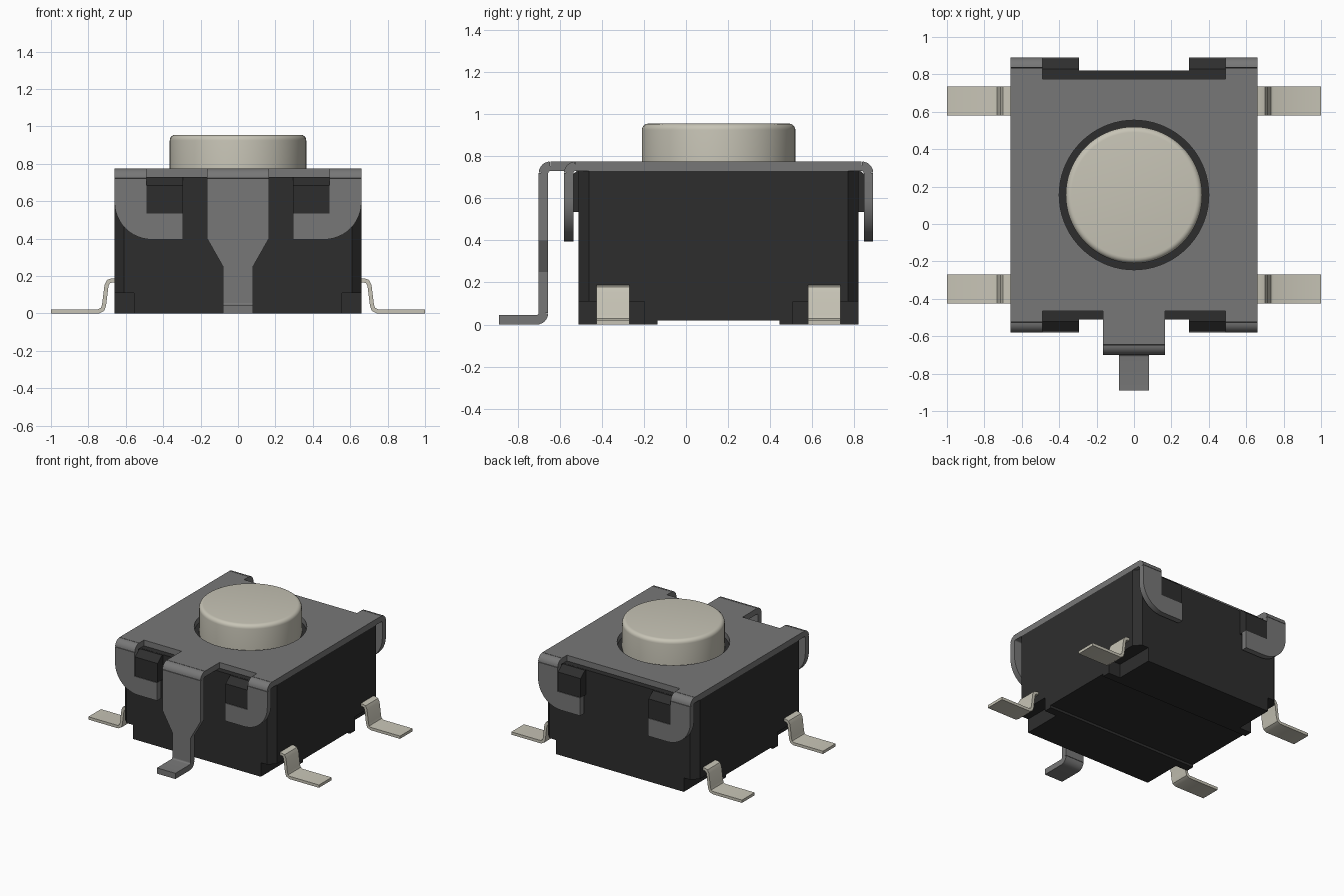
import bpy, bmesh, math
from mathutils import Vector

if "Cube" in bpy.data.objects:
    bpy.data.objects.remove(bpy.data.objects["Cube"], do_unlink=True)

CY = 0.155          # housing centre along y
T = 0.045           # sheet metal thickness
W, D = 0.66, 0.665  # housing half width and half depth


def material(name, colour):
    m = bpy.data.materials.new(name)
    m.use_nodes = True
    m.diffuse_color = colour
    m.node_tree.nodes["Principled BSDF"].inputs["Base Color"].default_value = colour
    return m


BLACK = material("black plastic", (0.027, 0.027, 0.027, 1))
GREY = material("grey sheet metal", (0.185, 0.185, 0.185, 1))
CREAM = material("pale cream metal", (0.57, 0.55, 0.465, 1))


def finish(bm, name, mat):
    bmesh.ops.recalc_face_normals(bm, faces=bm.faces)
    mesh = bpy.data.meshes.new(name)
    bm.to_mesh(mesh)
    bm.free()
    ob = bpy.data.objects.new(name, mesh)
    ob.location.y = CY
    bpy.context.collection.objects.link(ob)
    mesh.materials.append(mat)
    return ob


def prism(name, outline, axis, lo, hi, mat):
    """Extrude a 2D outline along an axis."""
    place = {"x": lambda u, v: (lo, u, v),
             "y": lambda u, v: (u, lo, v),
             "z": lambda u, v: (u, v, lo)}[axis]
    bm = bmesh.new()
    face = bm.faces.new([bm.verts.new(place(u, v)) for u, v in outline])
    ext = bmesh.ops.extrude_face_region(bm, geom=[face])
    step = Vector([(hi - lo) * (a == axis) for a in "xyz"])
    bmesh.ops.translate(bm, vec=step,
                        verts=[g for g in ext["geom"] if isinstance(g, bmesh.types.BMVert)])
    return finish(bm, name, mat)


def box(name, x0, x1, y0, y1, z0, z1, mat):
    return prism(name, [(x0, y0), (x1, y0), (x1, y1), (x0, y1)], "z", z0, z1, mat)


def cylinder(name, radius, z0, z1, mat, fillet=0):
    bm = bmesh.new()
    bmesh.ops.create_cone(bm, cap_ends=True, segments=72, radius1=radius,
                          radius2=radius, depth=z1 - z0)
    bmesh.ops.translate(bm, vec=(0, 0, (z0 + z1) / 2), verts=bm.verts)
    if fillet:
        rim = [e for e in bm.edges if all(v.co.z > z1 - 0.001 for v in e.verts)]
        bmesh.ops.bevel(bm, geom=rim, offset=fillet, segments=5, profile=0.5,
                        affect="EDGES")
    return finish(bm, name, mat)


def arc(cu, cv, r, a0, a1, n=6):
    angles = [math.radians(a0 + (a1 - a0) * i / n) for i in range(n + 1)]
    return [(cu + r * math.cos(a), cv + r * math.sin(a)) for a in angles]


def ribbon(path, thick):
    """Outline of a constant-thickness strip around a centre line."""
    pts = [Vector(p) for p in path]
    left, right = [], []
    for i, p in enumerate(pts):
        a = (p - pts[max(i - 1, 0)]).normalized()
        b = (pts[min(i + 1, len(pts) - 1)] - p).normalized()
        t = (a + b).normalized()
        ref = b if b.length else a
        n = Vector((-t.y, t.x)) * (thick / 2 / max(t.dot(ref), 0.5))
        left.append(tuple(p + n))
        right.append(tuple(p - n))
    return left + right[::-1]


def cut(ob, cutters):
    bpy.context.view_layer.objects.active = ob
    for c in cutters:
        c.hide_render = True
        mod = ob.modifiers.new("cut", "BOOLEAN")
        mod.operation, mod.solver, mod.object = "DIFFERENCE", "EXACT", c
        bpy.context.view_layer.update()
        bpy.ops.object.modifier_apply(modifier=mod.name)
        bpy.data.objects.remove(c, do_unlink=True)


def smooth(ob):
    bpy.ops.object.select_all(action="DESELECT")
    ob.select_set(True)
    bpy.context.view_layer.objects.active = ob
    bpy.ops.object.shade_smooth_by_angle(angle=math.radians(35))


CORNERS = [(sx, sy) for sx in (-1, 1) for sy in (-1, 1)]
SIDE = {-1: "right", 1: "left"}
END = {-1: "front", 1: "back"}

# Housing: chamfered block with corner notches and a shallow bottom groove
c = 0.05
body = prism("housing", [(-W + c, -D), (W - c, -D), (W, -D + c), (W, D - c),
                         (W - c, D), (-W + c, D), (-W, D - c), (-W, -D + c)],
             "z", 0, 0.73, BLACK)
cutters = [box("groove_cutter", -1, 1, -0.29, 0.29, -0.1, 0.02, BLACK)]
for sx, sy in CORNERS:
    xs = sorted((sx * 0.555, sx))
    ys = sorted((sy * 0.353, sy))
    cutters.append(box("notch_cutter", *xs, *ys, -0.1, 0.11, BLACK))
cut(body, cutters)

# Push button
smooth(cylinder("button", 0.365, 0.725, 0.955, CREAM, 0.03))

# Cover plate with a round opening and edge notches
leg, inner, edge, fold = 0.165, 0.49, 0.62, 0.68
half = [(leg, -0.8), (leg, -edge), (inner, -edge), (inner, -fold), (W, -fold),
        (W, fold), (inner, fold), (inner, edge)]
plate = prism("cover_plate", half + [(-x, y) for x, y in reversed(half)],
              "z", 0.73, 0.73 + T, GREY)
cut(plate, [cylinder("opening_cutter", 0.4, 0.6, 1, GREY)])
smooth(plate)

# Corner clips, catches and solder leads
R = 0.0325          # centre line radius of the metal folds
top = 0.72          # fold centre height
hook = [(inner, top), (inner, 0.535), (0.295, 0.535), (0.295, 0.395)]
hook += arc(0.46, 0.595, 0.2, -90, 0, 12) + [(W, top)]
catch = [(0.6, 0.535), (0.73, 0.535), (0.73, 0.685), (0.675, 0.729), (0.6, 0.729)]
lead = [(0.62, 0.176), (0.675, 0.176), (0.693, 0.17), (0.703, 0.15),
        (0.716, 0.045), (0.724, 0.022), (0.745, 0.011), (1, 0.011)]
for sx, sy in CORNERS:
    tag = END[sy] + "_" + SIDE[sx]
    bend = ribbon(arc(fold, top, R, 90, 0), T)
    smooth(prism("clip_fold_" + tag, [(sy * u, v) for u, v in bend], "x",
                 sx * inner, sx * W, GREY))
    smooth(prism("clip_" + tag, [(sx * u, v) for u, v in hook], "y",
                 sy * 0.69, sy * 0.735, GREY))
    prism("catch_" + tag, [(sy * u, v) for u, v in catch], "x",
          sx * 0.295, sx * inner, BLACK)
    smooth(prism("lead_" + tag, [(sx * u, v) for u, v in ribbon(lead, 0.022)], "y",
                 sy * 0.424, sy * 0.58, CREAM))

# Front ground leg: fold, tapered strip and foot
smooth(prism("leg_fold", ribbon(arc(-0.8, top, R, 90, 180), T), "x", -leg, leg, GREY))
taper = [(leg, top), (leg, 0.4), (0.08, 0.25), (0.08, 0.055)]
prism("ground_leg", taper + [(-x, z) for x, z in reversed(taper)], "y",
      -0.855, -0.81, GREY)
foot = arc(-0.865, 0.055, R, 0, -90) + [(-1.045, 0.0225)]
smooth(prism("leg_foot", ribbon(foot, T), "x", -0.08, 0.08, GREY))
